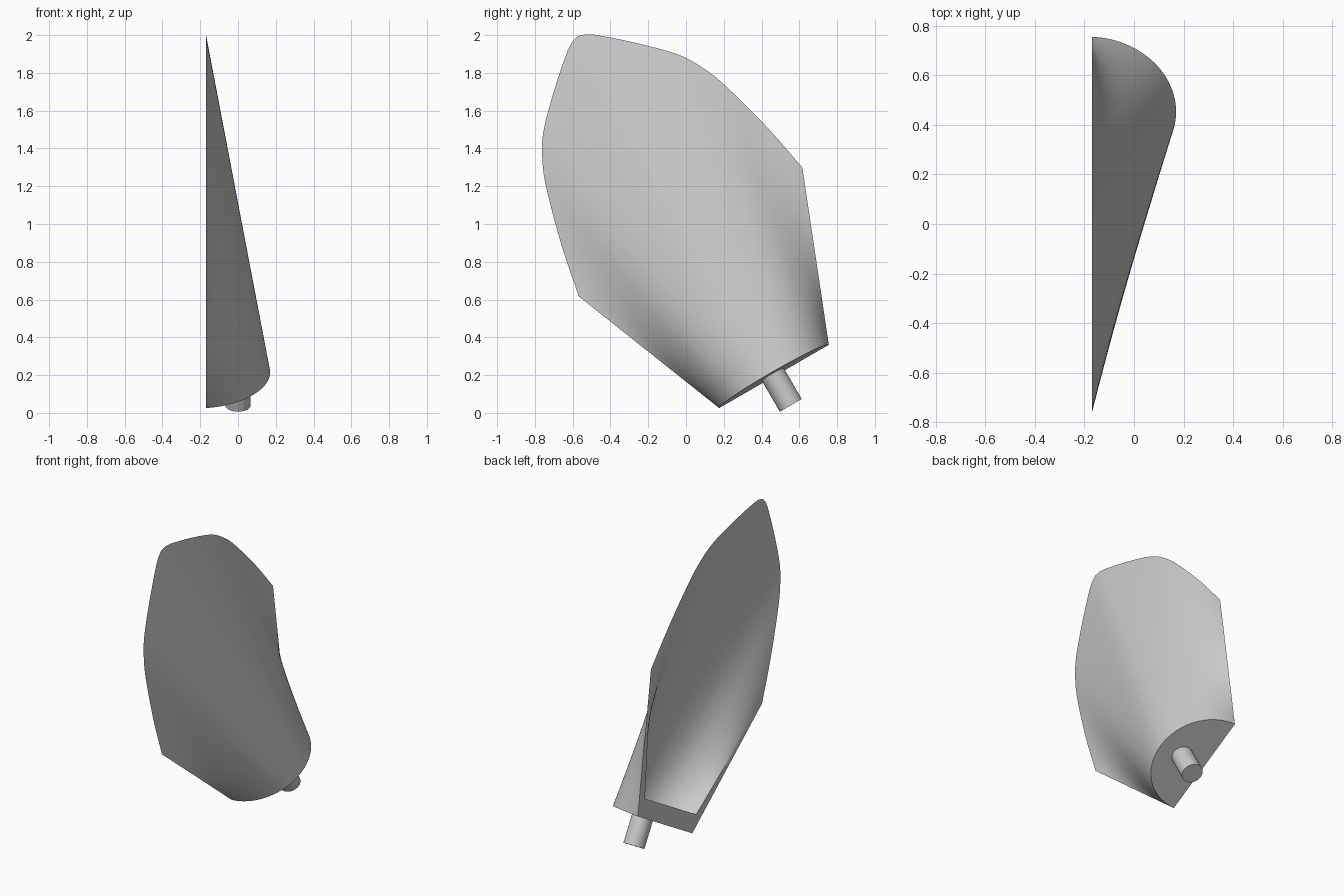
import bpy, bmesh, math
from mathutils import Vector, Matrix

if "Cube" in bpy.data.objects:
    bpy.data.objects.remove(bpy.data.objects["Cube"], do_unlink=True)

metal = bpy.data.materials.new("light_grey_metal")
metal.use_nodes = True
grey = (0.6, 0.6, 0.6, 1)
metal.diffuse_color = grey
metal.node_tree.nodes["Principled BSDF"].inputs["Base Color"].default_value = grey

# Blade frame: u runs across, v runs along the leaning axis, d is bulge depth
ORIGIN = Vector((-0.17, 0.466, 0.193))
TILT = math.radians(30)
ACROSS = Vector((0, math.cos(TILT), math.sin(TILT)))
ALONG = Vector((0, -math.sin(TILT), math.cos(TILT)))
COLS, ROWS = 64, 16


def place(u, v, d):
    return ORIGIN + ACROSS * u + ALONG * v + Vector((d, 0, 0))


def smooth_path(pts, steps=12):
    """Catmull-Rom curve through the points."""
    p = [2 * pts[0] - pts[1]] + pts + [2 * pts[-1] - pts[-2]]
    path = []
    for a, b, c, e in zip(p, p[1:], p[2:], p[3:]):
        for i in range(steps):
            t = i / steps
            path.append(0.5 * (2 * b + (c - a) * t + (2 * a - 5 * b + 4 * c - e) * t ** 2
                               + (3 * b - a - 3 * c + e) * t ** 3))
    return path + [pts[-1]]


def resample(path, count):
    """Evenly spaced points by arc length."""
    dist = [0]
    for a, b in zip(path, path[1:]):
        dist.append(dist[-1] + (b - a).length)
    result, k = [], 0
    for i in range(count + 1):
        target = dist[-1] * i / count
        while k < len(path) - 2 and dist[k + 1] < target:
            k += 1
        result.append(path[k].lerp(path[k + 1], (target - dist[k]) / (dist[k + 1] - dist[k])))
    return result


def arc(radius, depth, v, lean):
    """Half-round section from the -u end to the +u end."""
    ring = []
    for i in range(COLS + 1):
        a = math.pi * i / COLS
        ring.append(place(-radius * math.cos(a), v + lean * math.sin(a), depth * math.sin(a)))
    return ring


def finish(name, bm):
    bmesh.ops.recalc_face_normals(bm, faces=bm.faces)
    mesh = bpy.data.meshes.new(name)
    bm.to_mesh(mesh)
    bm.free()
    obj = bpy.data.objects.new(name, mesh)
    bpy.context.collection.objects.link(obj)
    mesh.materials.append(metal)
    bpy.ops.object.select_all(action="DESELECT")
    obj.select_set(True)
    bpy.context.view_layer.objects.active = obj
    bpy.ops.object.shade_smooth_by_angle(angle=math.radians(30))


# Blade outline: half profile mirrored about the axis
half = [(0.683, 0.883), (0.628, 1.16), (0.55, 1.45), (0.497, 1.59), (0.42, 1.72),
        (0.281, 1.865), (0.12, 2.01), (0.045, 2.066)]
outline = [Vector((-u, v)) for u, v in half] + [Vector((0, 2.08))]
outline += [Vector(p) for p in reversed(half)]
edge = [place(p.x, p.y, 0) for p in resample(smooth_path(outline), COLS)]

# Blade: outer and inner skins ruled from half-round sections to the thin edge
bm = bmesh.new()
edge_verts = [bm.verts.new(p) for p in edge]


def skin(ring):
    rows = [[bm.verts.new(a.lerp(b, r / ROWS)) for a, b in zip(ring, edge)]
            for r in range(ROWS)] + [edge_verts]
    for lo, hi in zip(rows, rows[1:]):
        for i in range(COLS):
            bm.faces.new((lo[i], lo[i + 1], hi[i + 1], hi[i]))
    bm.faces.new(rows[0])
    return rows


outer = skin(arc(0.335, 0.34, 0, 0.025))
inner = skin(arc(0.315, 0.30, 0.117, 0))

# Flat rim joining both skins
for end in (0, COLS):
    for r in range(ROWS):
        quad = (outer[r][end], outer[r + 1][end], inner[r + 1][end], inner[r][end])
        bm.faces.new(list(dict.fromkeys(quad)))
bm.faces.new((outer[0][0], outer[0][-1], inner[0][-1], inner[0][0]))
finish("blade", bm)

# Handle stub
bm = bmesh.new()
start, stop = place(0, -0.177, 0.17), place(0, 0.06, 0.17)
bmesh.ops.create_cone(bm, cap_ends=True, segments=32, radius1=0.067, radius2=0.067,
                      depth=(stop - start).length,
                      matrix=Matrix.Translation((start + stop) / 2) @ Matrix.Rotation(TILT, 4, "X"))
finish("handle_stub", bm)
